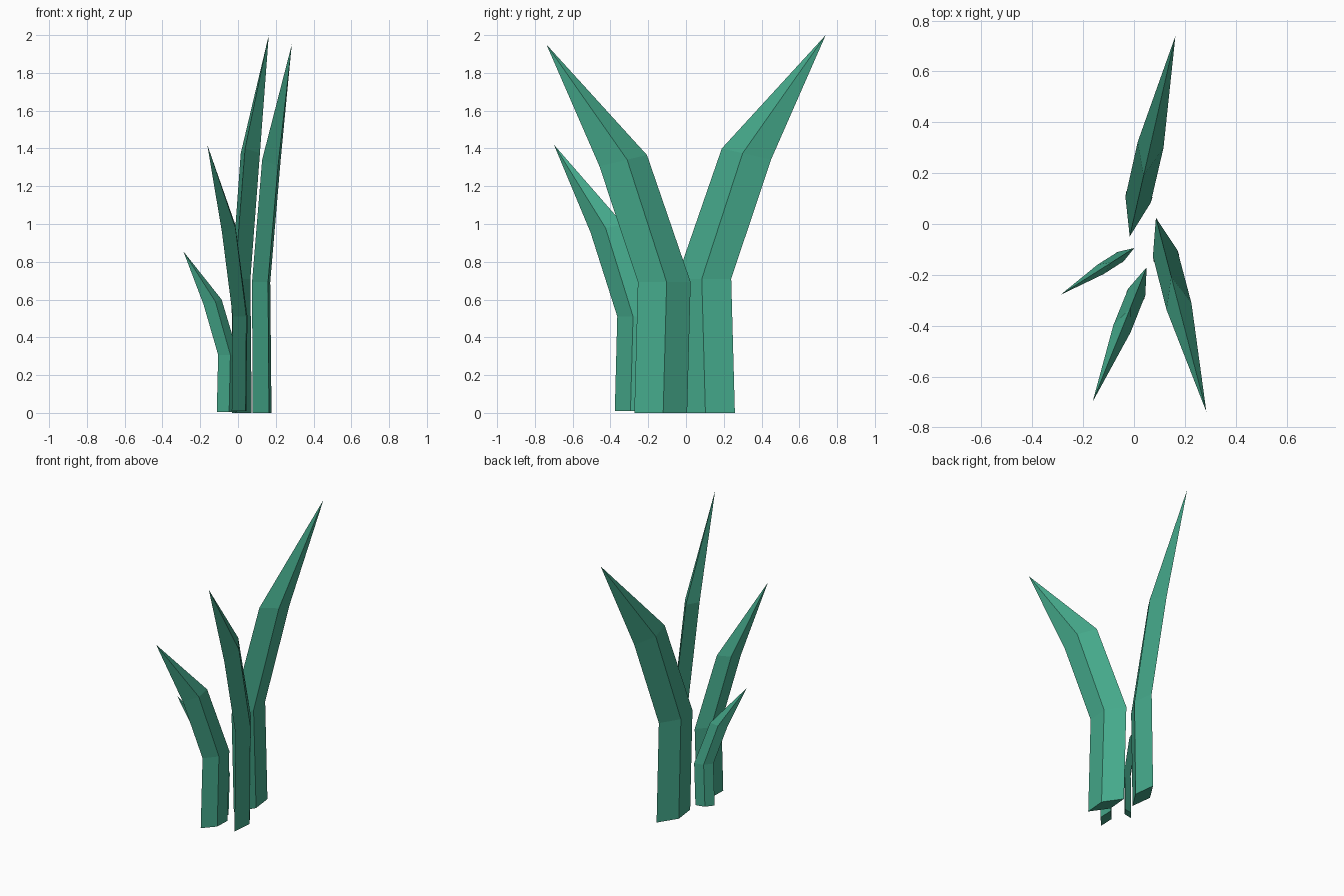
import bpy
from mathutils import Vector

if "Cube" in bpy.data.objects:
    bpy.data.objects.remove(bpy.data.objects["Cube"])

leaf_green = bpy.data.materials.new("leaf_green")
leaf_green.diffuse_color = (0.06, 0.40, 0.26, 1)
leaf_green.use_nodes = True
leaf_green.node_tree.nodes["Principled BSDF"].inputs["Base Color"].default_value = leaf_green.diffuse_color

# Diamond sections of a full-size blade, measured along its lean direction:
# (inner s, inner z), (ridge s, ridge z), (outer s, outer z), half width
SECTIONS = [
    ((-0.128, 0.0), (0.02, 0.0), (0.168, 0.0), 0.053),
    ((-0.148, 0.71), (0.0, 0.71), (0.148, 0.71), 0.051),
    ((0.097, 1.40), (0.222, 1.375), (0.364, 1.34), 0.052),
]
TIP = (0.661, 2.0)


def blade(name, cx, cy, tip_x, tip_y, scale, base_z=0.0):
    """Four-sided leaf blade leaning from its stem centre towards its tip."""
    lean = Vector((tip_x - cx, tip_y - cy, 0)).normalized()
    side = Vector((lean.y, -lean.x, 0))
    origin = Vector((cx, cy, base_z))

    def point(s, z, w=0.0):
        return origin + scale * (lean * s + side * w + Vector((0, 0, z)))

    verts = []
    for inner, ridge, outer, w in SECTIONS:
        verts += [point(*inner), point(*ridge, w), point(*outer), point(*ridge, -w)]
    verts.append(point(*TIP))
    faces = [(0, 1, 2, 3)]
    for i in range(4):
        j = (i + 1) % 4
        for k in (0, 4):
            faces.append((k + j, k + i, k + 4 + i, k + 4 + j))
        faces.append((8 + j, 8 + i, 12))

    mesh = bpy.data.meshes.new(name)
    mesh.from_pydata(verts, [], faces)
    mesh.materials.append(leaf_green)
    obj = bpy.data.objects.new(name, mesh)
    bpy.context.collection.objects.link(obj)
    # consistent outward normals
    import bmesh
    bm = bmesh.new()
    bm.from_mesh(mesh)
    bmesh.ops.recalc_face_normals(bm, faces=bm.faces)
    bm.to_mesh(mesh)
    bm.free()


blade("tall_back_blade", 0.016, 0.095, 0.163, 0.74, 1.0)
blade("tall_front_blade", 0.1225, -0.115, 0.285, -0.74, 0.975)
blade("medium_front_blade", 0.011, -0.267, -0.163, -0.70, 0.705, 0.01)
blade("short_left_blade", -0.052, -0.128, -0.285, -0.276, 0.425, 0.005)
